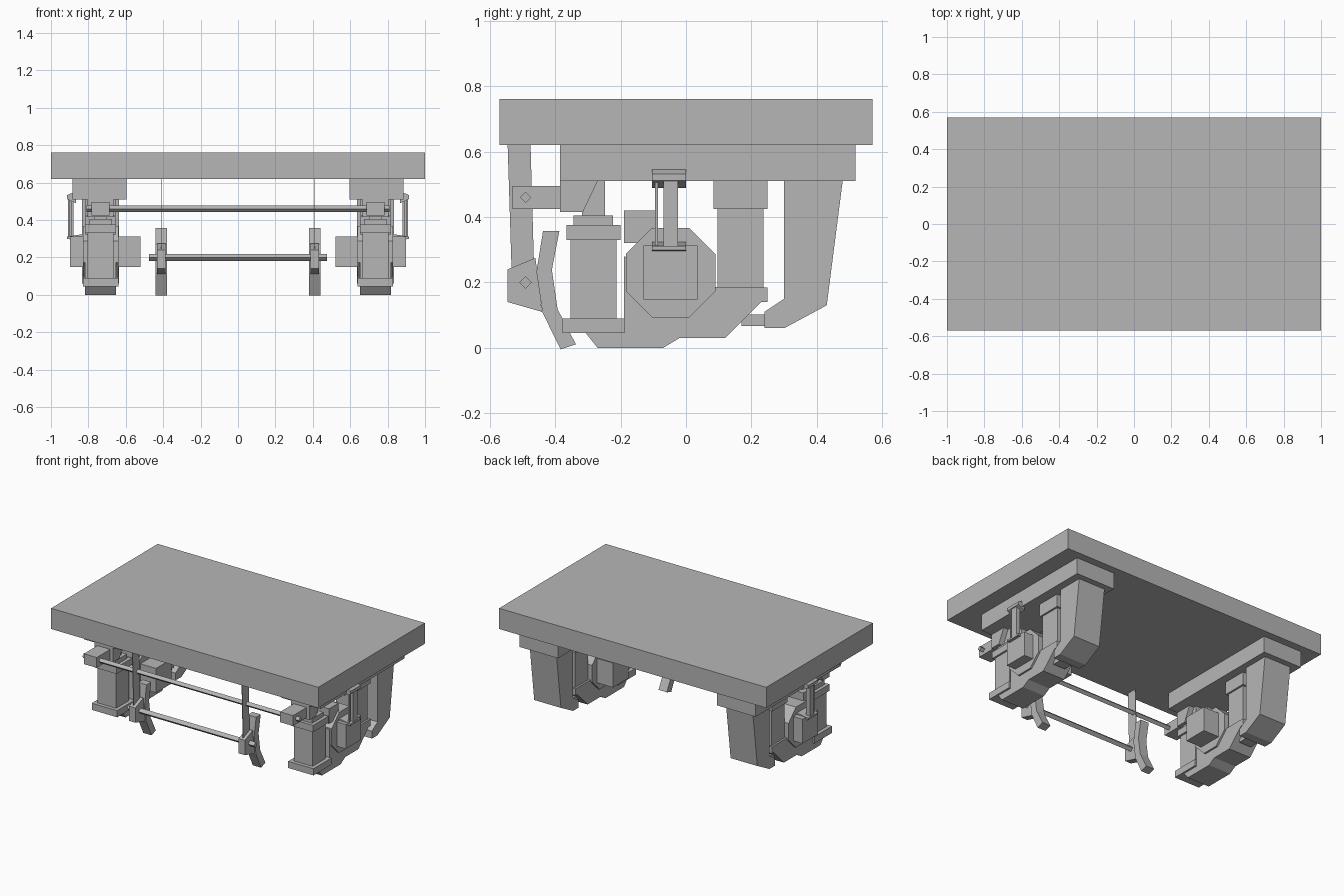
import bpy, bmesh, math

old = bpy.data.objects.get("Cube")
if old:
    bpy.data.objects.remove(old, do_unlink=True)

GREY = (.47, .47, .47, 1)
grey = bpy.data.materials.new("plain_grey")
grey.use_nodes = True
grey.diffuse_color = GREY
grey.node_tree.nodes["Principled BSDF"].inputs["Base Color"].default_value = GREY

# Shared centre lines: side assemblies, brake hangers, axle and cross bars
SIDE = .735
HANGER = .41
AXLE = (-.047, .23)
BAR = -.49


def prism(name, outline, centre, width, taper=1):
    """Extrude a (y, z) outline along x; parts off the middle are mirrored."""
    bm = bmesh.new()
    face = bm.faces.new([bm.verts.new((centre - width / 2, y, z)) for y, z in outline])
    grown = bmesh.ops.extrude_face_region(bm, geom=[face], use_keep_orig=True)
    moved = [v for v in grown["geom"] if isinstance(v, bmesh.types.BMVert)]
    middle = sum(v.co.z for v in moved) / len(moved)
    for vert in moved:
        vert.co.x += width
        vert.co.z = middle + (vert.co.z - middle) * taper
    bmesh.ops.recalc_face_normals(bm, faces=bm.faces)
    mesh = bpy.data.meshes.new(name)
    bm.to_mesh(mesh)
    bm.free()
    mesh.materials.append(grey)
    part = bpy.data.objects.new(name, mesh)
    bpy.context.collection.objects.link(part)
    if centre:
        part.modifiers.new("other_side", "MIRROR")


def box(name, at, size, taper=1):
    """Block given by its centre and its size."""
    x, y, z = at
    width, depth, height = size
    signs = ((-1, -1), (1, -1), (1, 1), (-1, 1))
    outline = [(y + a * depth / 2, z + b * height / 2) for a, b in signs]
    prism(name, outline, x, width, taper)


def arc(centre, radius, start, stop, steps):
    """Points on a circle in the side plane, angles in turns."""
    angles = [math.tau * (start + (stop - start) * i / steps) for i in range(steps + 1)]
    return [(centre[0] + radius * math.cos(a), centre[1] + radius * math.sin(a))
            for a in angles]


def polygon(centre, radius, sides, start=0):
    return arc(centre, radius, start, start + 1, sides)[:-1]


def pillar(name, y, base, **tiers):
    """Stack square blocks upwards, each tier given as side and height."""
    for tier, (side, height) in tiers.items():
        box(f"{name}_{tier}", at=(SIDE, y, base + height / 2), size=(side, side, height))
        base += height


# Deck and the two cross bars
box("deck", at=(0, 0, .69), size=(2, 1.14, .14))
prism("upper_cross_bar", polygon((BAR, .46), .017, sides=4), centre=0, width=1.62)
prism("lower_cross_bar", polygon((BAR, .2), .019, sides=4), centre=0, width=.95)

# Side beam, rear leg and lower frame
box("side_beam", at=(.74, .067, .565), size=(.29, .903, .11))
prism("rear_leg",
      [(.3, .52), (.3, .15), (.24, .11), (.24, .06), (.3, .06), (.43, .13), (.48, .52)],
      centre=SIDE, width=.2)
prism("lower_frame",
      [(-.19, .05), (-.31, .05), (-.27, 0), (-.07, 0), (-.02, .03), (.12, .03),
       (.23, .14), (-.19, .28)],
      centre=SIDE, width=.165)
box("leg_link", at=(SIDE, .21, .085), size=(.09, .08, .035))

# Octagonal axle housing with a block through it
prism("axle_housing", polygon(AXLE, .148, sides=8, start=1 / 16), centre=SIDE, width=.19)
box("axle_block", at=(.71, *AXLE), size=(.375, .165, .165))
box("inner_block", at=(SIDE, -.14, .37), size=(.16, .1, .1))

# Pillars carrying the beam
pillar("front_pillar", y=-.283, base=.045, foot=(.19, .045), column=(.14, .24),
       cap=(.165, .045), collar=(.12, .03), neck=(.07, .11))
pillar("rear_pillar", y=.167, base=.14, foot=(.165, .045), column=(.14, .24),
       cap=(.165, .09))

# Support of the upper cross bar
prism("bar_bracket", [(-.385, .52), (-.265, .52), (-.315, .415), (-.385, .415)],
      centre=SIDE, width=.14)
box("bar_block", at=(SIDE, -.457, .46), size=(.096, .145, .07))

# Damper on the outer face
box("upper_damper_bracket", at=(.89, -.052, .522), size=(.05, .105, .066), taper=.3)
box("lower_damper_bracket", at=(.87, -.052, .305), size=(.09, .105, .04), taper=.3)
box("damper_rod", at=(.895, -.047, .41), size=(.03, .045, .2))
box("damper_pin", at=(.895, -.09, .41), size=(.01, .01, .2))

# Brake hanger: curved shoe around the axle, arm and thin strap
inner = arc(AXLE, .363, .443, .603, steps=3)
outer = arc(AXLE, .41, .45, .597, steps=3)
prism("brake_shoe", inner + outer[::-1], centre=HANGER, width=.062)
prism("brake_arm", [(-.545, .24), (-.46, .275), (-.44, .11), (-.545, .14)],
      centre=HANGER, width=.046)
prism("hanger_strap", [(-.545, .62), (-.475, .62), (-.465, .27), (-.533, .24)],
      centre=HANGER, width=.004)
